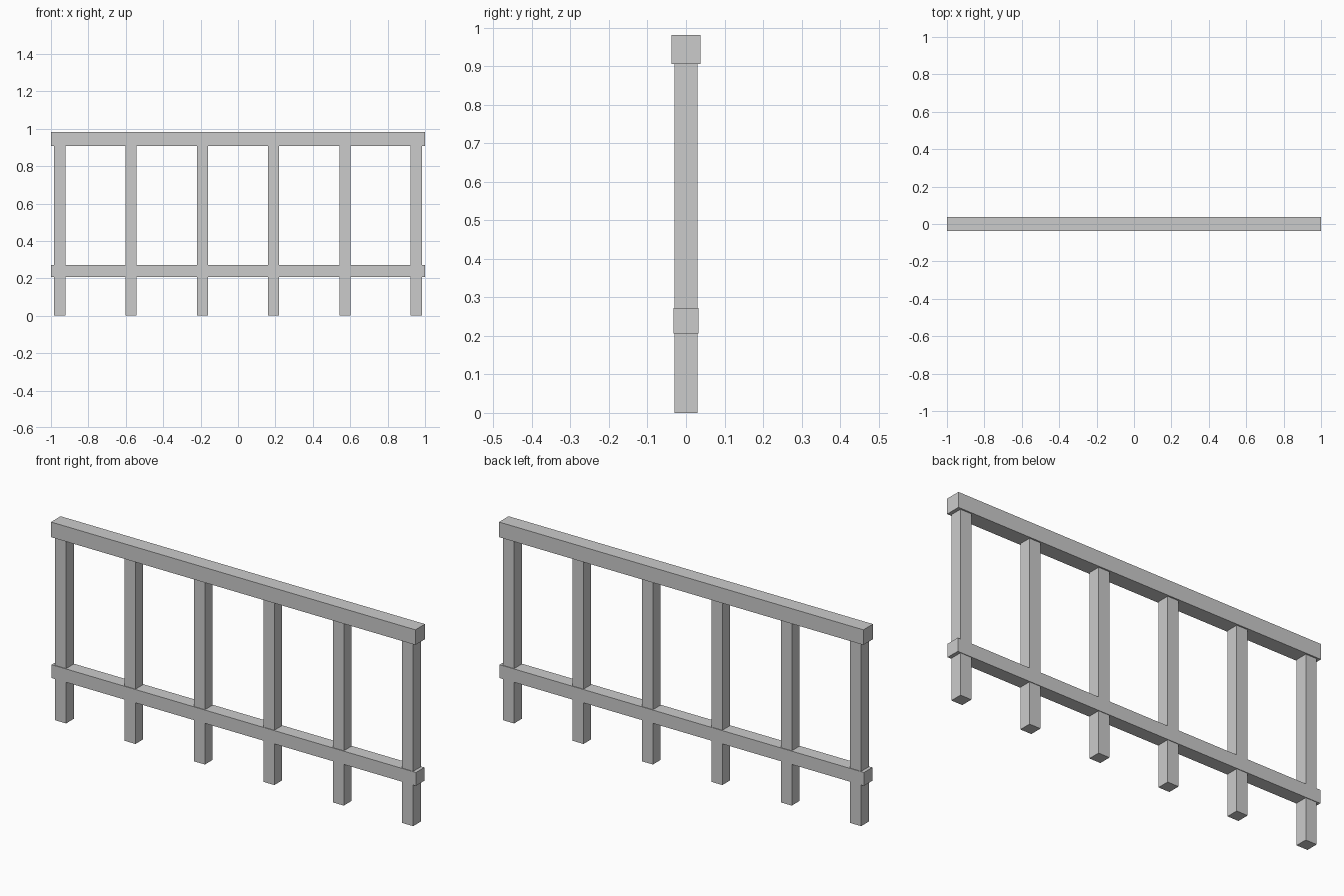
import bpy

if "Cube" in bpy.data.objects:
    bpy.data.objects.remove(bpy.data.objects["Cube"])


def box(name, size, centre):
    """Add a box with its scale applied."""
    bpy.ops.mesh.primitive_cube_add(size=1, location=centre)
    obj = bpy.context.object
    obj.name = name
    obj.scale = size
    bpy.ops.object.transform_apply(location=False, rotation=False, scale=True)
    return obj


LENGTH = 2.0
POST_COUNT = 6
POST_WIDTH = 0.06
POST_TOP = 0.91       # tucked just inside the top rail
POST_SPAN = 0.9525    # centre of the end posts

# Horizontal rails
box("top_rail", (LENGTH, 0.075, 0.075), (0, 0, 0.944))
box("lower_rail", (LENGTH, 0.066, 0.066), (0, 0, 0.239))

# Evenly spaced posts
for i in range(POST_COUNT):
    x = -POST_SPAN + 2 * POST_SPAN * i / (POST_COUNT - 1)
    box(f"post_{i + 1}", (POST_WIDTH, POST_WIDTH, POST_TOP), (x, 0, POST_TOP / 2))
